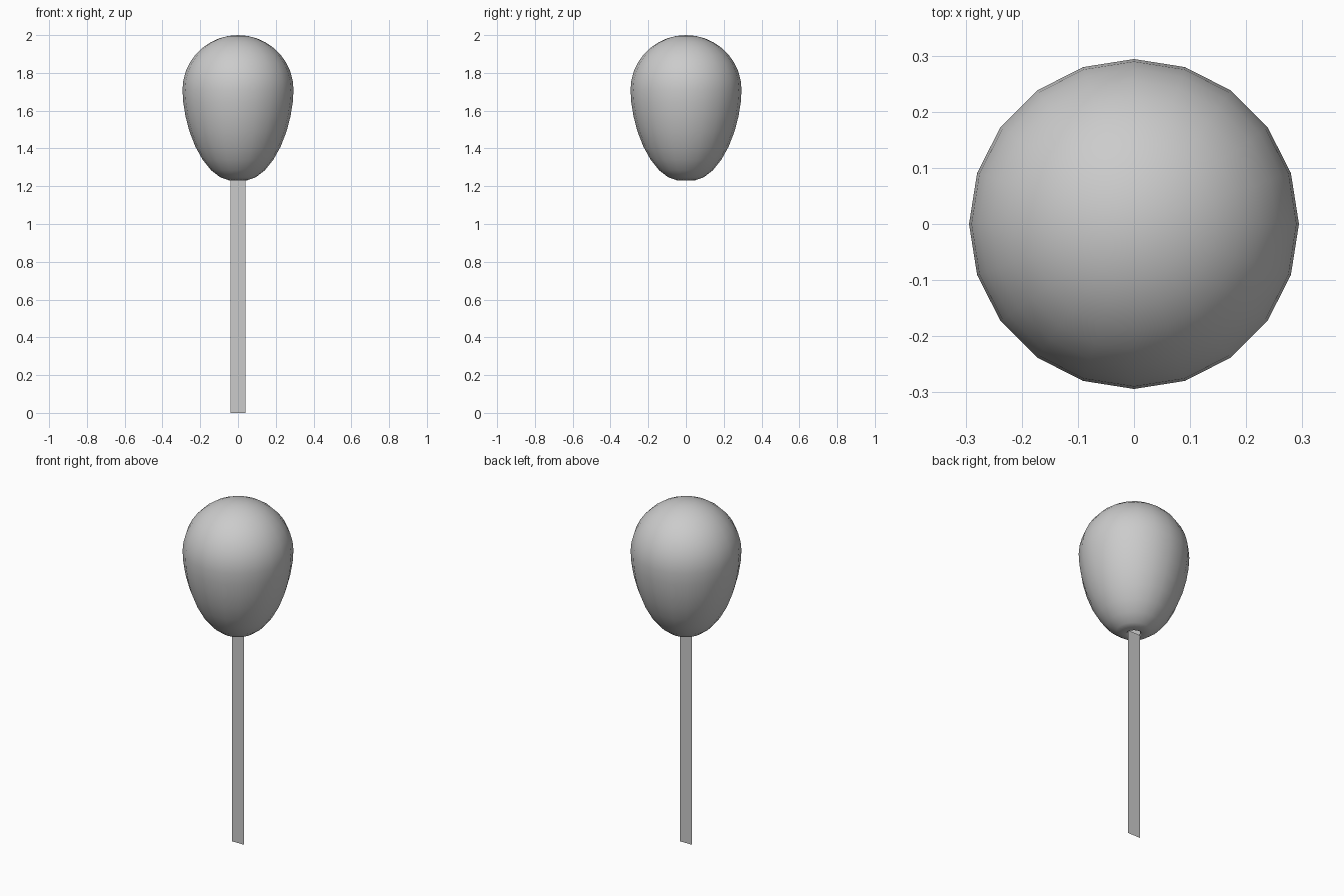
import bpy, bmesh
from math import sin, cos, pi

if "Cube" in bpy.data.objects:
    bpy.data.objects.remove(bpy.data.objects["Cube"])

SIDES = 20


def make_object(name, bm):
    mesh = bpy.data.meshes.new(name)
    bm.to_mesh(mesh)
    bm.free()
    obj = bpy.data.objects.new(name, mesh)
    bpy.context.collection.objects.link(obj)
    return obj


# Balloon: rounded dome above, egg-shaped taper below, open at the neck
dome = [(0.294 * cos(a), 1.71 + 0.29 * sin(a))
        for a in (i * pi / 18 for i in range(8, 0, -1))]
taper = [(0.294, 1.71), (0.290, 1.645), (0.278, 1.57), (0.257, 1.49),
         (0.226, 1.41), (0.187, 1.34), (0.143, 1.285), (0.095, 1.248),
         (0.045, 1.23), (0.033, 1.24)]

bm = bmesh.new()
top = bm.verts.new((0, 0, 2))
rings = [[bm.verts.new((r * cos(2 * pi * i / SIDES), r * sin(2 * pi * i / SIDES), z))
          for i in range(SIDES)] for r, z in dome + taper]
for i in range(SIDES):
    j = (i + 1) % SIDES
    bm.faces.new((top, rings[0][i], rings[0][j]))
    for a, b in zip(rings, rings[1:]):
        bm.faces.new((a[i], b[i], b[j], a[j]))
for face in bm.faces:
    face.smooth = True
make_object("balloon", bm)

# String: a flat ribbon without thickness
bm = bmesh.new()
bm.faces.new([bm.verts.new(p) for p in
              ((-0.04, 0, 0), (0.04, 0, 0), (0.04, 0, 1.24), (-0.04, 0, 1.24))])
make_object("string", bm)
